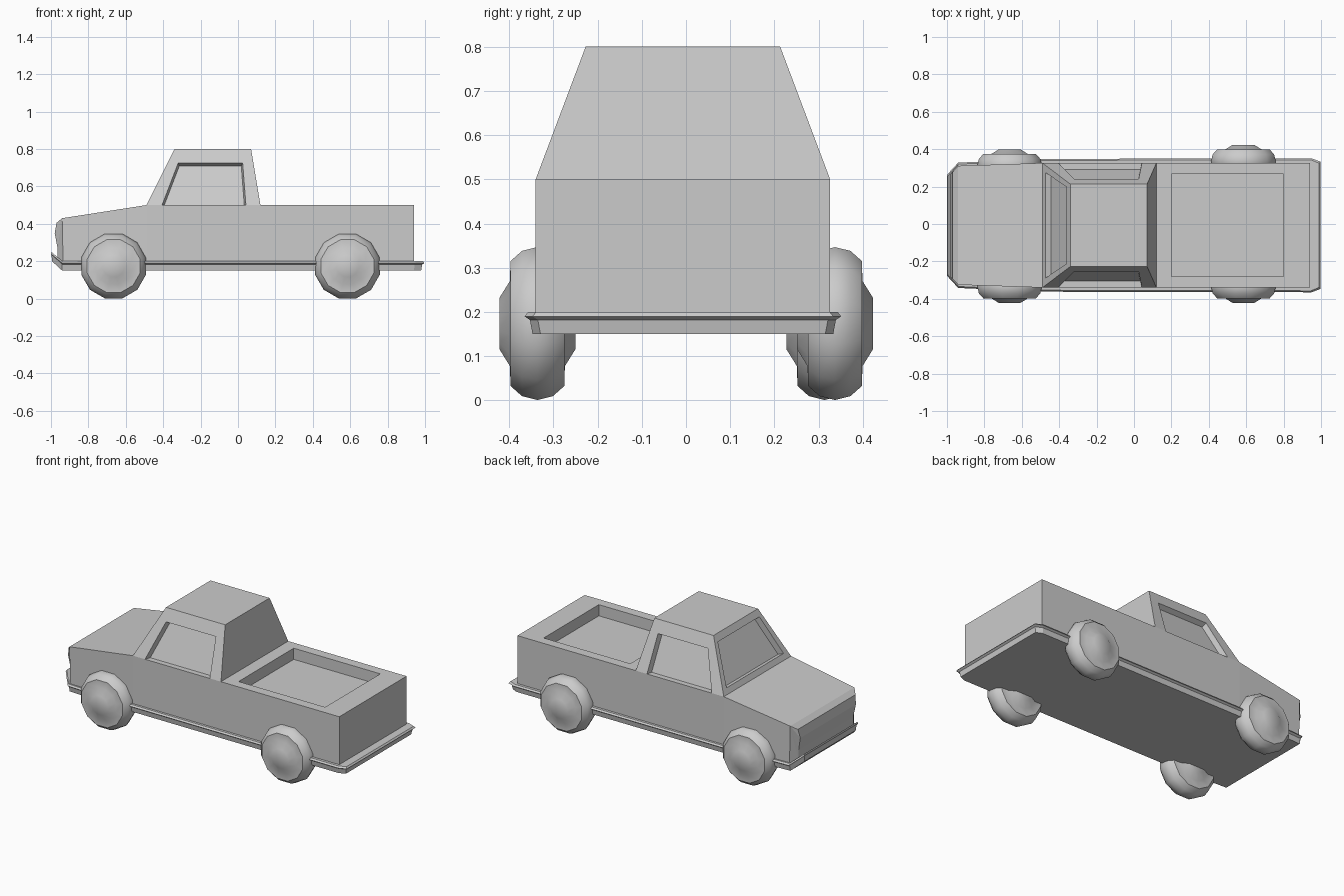
import bpy, bmesh, math
from mathutils import Vector

if "Cube" in bpy.data.objects:
    bpy.data.objects.remove(bpy.data.objects["Cube"])

CY = -0.007  # bodywork sits slightly off the wheel centre line


def finish(bm, name, smooth=False):
    bmesh.ops.recalc_face_normals(bm, faces=bm.faces)
    me = bpy.data.meshes.new(name)
    bm.to_mesh(me)
    bm.free()
    ob = bpy.data.objects.new(name, me)
    bpy.context.collection.objects.link(ob)
    if smooth:
        bpy.ops.object.select_all(action='DESELECT')
        ob.select_set(True)
        bpy.context.view_layer.objects.active = ob
        bpy.ops.object.shade_smooth_by_angle(angle=math.radians(38))
    return ob


def hull(name, pts):
    bm = bmesh.new()
    for p in pts:
        bm.verts.new(p)
    bmesh.ops.convex_hull(bm, input=bm.verts)
    bmesh.ops.dissolve_limit(bm, angle_limit=0.02, verts=bm.verts, edges=bm.edges)
    return finish(bm, name)


def both(half):
    return [(x, CY + s * y, z) for x, y, z in half for s in (1, -1)]


def cut(target, cutter):
    cutter.hide_render = True
    cutter.hide_set(True)
    m = target.modifiers.new("cut", 'BOOLEAN')
    m.operation = 'DIFFERENCE'
    m.solver = 'EXACT'
    m.object = cutter


def recess(target, name, quad, normal, depth, shrink):
    # tapered pocket pushed in along the face normal
    n = Vector(normal).normalized()
    q = [Vector(p) for p in quad]
    c = sum(q, Vector()) / 4
    pts = []
    for d in (-depth, depth):
        k = 1 + shrink * d / depth
        for p in q:
            pts.append(c + (p - c) * k + n * d)
    cut(target, hull(name, pts))


# Body with bonnet and load bed
body = hull("body", both([
    (0.94, 0.333, 0.17), (0.94, 0.333, 0.5), (-0.49, 0.333, 0.5), (-0.49, 0.333, 0.17),
    (-0.94, 0.318, 0.43), (-0.935, 0.318, 0.19)]))
cut(body, hull("bed_cutter", both([
    (x, 0.273, z) for x in (0.20, 0.80) for z in (0.43, 0.6)])))

# Faceted grille across the nose
bm = bmesh.new()
prof = [(-0.94, 0.318, 0.43), (-0.97, 0.285, 0.405), (-0.98, 0.275, 0.35),
        (-0.965, 0.27, 0.27), (-0.965, 0.27, 0.2), (-0.935, 0.318, 0.19)]
L, R = [[bm.verts.new((x, CY + s * y, z)) for x, y, z in prof] for s in (1, -1)]
for i in range(5):
    bm.faces.new((L[i], L[i + 1], R[i + 1], R[i]))
bm.faces.new((L[5], L[0], R[0], R[5]))
for side in (L, R):
    for i in range(1, 5):
        bm.faces.new((side[0], side[i], side[i + 1]))
finish(bm, "grille")

# Cab with sloping sides
cab = hull("cab", both([
    (-0.49, 0.333, 0.5), (0.12, 0.333, 0.5), (-0.34, 0.22, 0.8), (0.07, 0.22, 0.8)]))


def side_y(z):
    return 0.333 - (z - 0.5) / 0.3 * 0.113


for s, label in ((1, "left"), (-1, "right")):
    quad = [(x, CY + s * side_y(z), z) for x, z in
            ((-0.41, 0.49), (-0.32, 0.725), (0.025, 0.725), (0.043, 0.49))]
    recess(cab, label + "_window_cutter", quad, (0, -s * 0.3, -0.113), 0.032, -0.04)
recess(cab, "windscreen_cutter",
       both([(-0.474, 0.282, 0.532), (-0.36, 0.205, 0.76)]),
       (0.3, 0, -0.15), 0.032, -0.04)

# Skirt and bumpers: stacked rings around the floor, turned up at the nose
plan = [(-1.0, 0.27), (-0.94, 0.335), (-0.49, 0.355), (0.95, 0.358), (0.997, 0.34)]
levels = [(0.15, 0.018), (0.182, 0.012), (0.19, 0.0), (0.2, 0.008)]
bm = bmesh.new()
rings = []
for z, inset in levels:
    half = []
    for i, (x, y) in enumerate(plan):
        dx = inset * (1 if i == 4 else 0.3 if i == 0 else 0.5 if i == 3 else 0)
        lift = 0.05 if i == 0 else 0
        half.append((x + dx * (1 if x < 0 else -1), y - inset, z + lift))
    rings.append([[bm.verts.new((x, CY + s * y, z)) for x, y, z in half] for s in (1, -1)])
for a, b in zip(rings, rings[1:]):
    la, lb = a[0] + a[1][::-1], b[0] + b[1][::-1]
    for i in range(10):
        j = (i + 1) % 10
        bm.faces.new((la[i], la[j], lb[j], lb[i]))
for l, r in (rings[0], rings[-1]):
    for i in range(4):
        bm.faces.new((l[i], l[i + 1], r[i + 1], r[i]))
finish(bm, "skirt_bumper")


# Wheels: twelve-sided lathe of tyre and hub
def wheel(name, x, y):
    half = [(0.0, 0.086), (0.06, 0.086), (0.1, 0.062), (0.146, 0.061),
            (0.17, 0.035), (0.179, 0.0)]
    prof = half + [(r, -w) for r, w in half[-2::-1]]
    bm = bmesh.new()
    vs = [bm.verts.new((r, w, 0)) for r, w in prof]
    es = [bm.edges.new(e) for e in zip(vs, vs[1:])]
    bmesh.ops.spin(bm, geom=vs + es, cent=(0, 0, 0), axis=(0, 1, 0),
                   angle=math.tau, steps=12)
    bmesh.ops.remove_doubles(bm, verts=bm.verts, dist=1e-4)
    # half a step of turn so each wheel rests on a flat
    turn = math.radians(15)
    for v in bm.verts:
        a, b = v.co.x, v.co.z
        v.co.x = a * math.cos(turn) - b * math.sin(turn) + x
        v.co.z = a * math.sin(turn) + b * math.cos(turn) + 0.179 * math.cos(turn) + 0.001
        v.co.y += y
    finish(bm, name, smooth=True)


wheel("front_left_wheel", -0.665, 0.313)
wheel("rear_left_wheel", 0.585, 0.337)
wheel("front_right_wheel", -0.665, -0.336)
wheel("rear_right_wheel", 0.585, -0.336)
